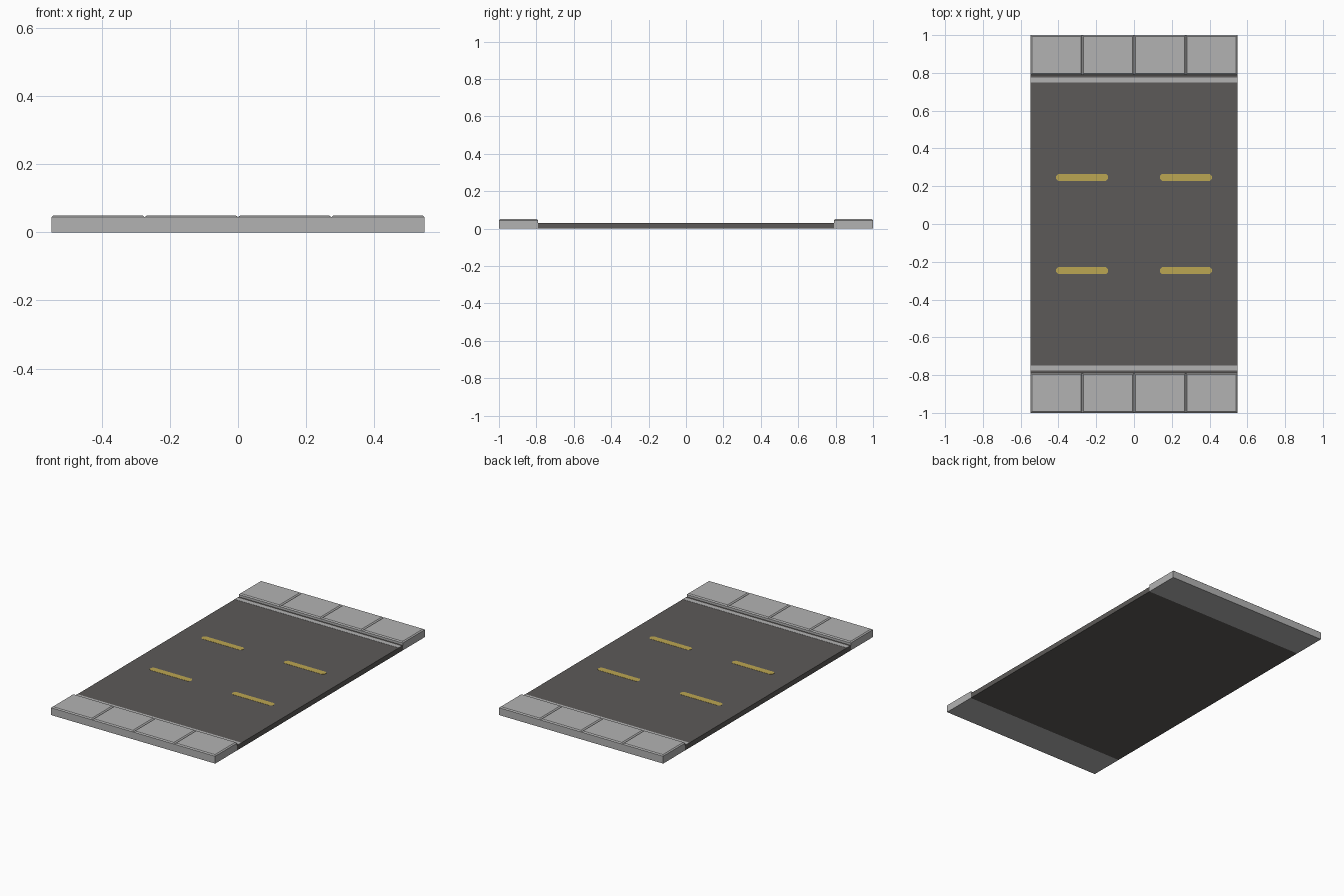
import bpy, bmesh

if "Cube" in bpy.data.objects:
    bpy.data.objects.remove(bpy.data.objects["Cube"])

HALF_X = 0.548      # half width of the road piece
CURB_IN = 0.79      # inner edge of the pavement
ROAD_Z = 0.03       # road surface height
CURB_Z = 0.05       # pavement height
BEVEL = 0.007


def material(name, rgb):
    m = bpy.data.materials.new(name)
    m.diffuse_color = (*rgb, 1.0)
    m.use_nodes = True
    m.node_tree.nodes["Principled BSDF"].inputs["Base Color"].default_value = m.diffuse_color
    return m


ASPHALT = material("dark asphalt", (0.108, 0.102, 0.098))
CONCRETE = material("light grey concrete", (0.45, 0.45, 0.45))
YELLOW = material("lane yellow", (0.50, 0.38, 0.085))


def finish(name, bm, mat):
    bmesh.ops.remove_doubles(bm, verts=bm.verts, dist=1e-5)
    bmesh.ops.recalc_face_normals(bm, faces=bm.faces)
    me = bpy.data.meshes.new(name)
    bm.to_mesh(me)
    bm.free()
    me.materials.append(mat)
    ob = bpy.data.objects.new(name, me)
    bpy.context.collection.objects.link(ob)
    return ob


def prism(name, outline, z0, z1, mat):
    """Extrude a flat outline from z0 to z1."""
    bm = bmesh.new()
    face = bm.faces.new([bm.verts.new((x, y, z0)) for x, y in outline])
    ext = bmesh.ops.extrude_face_region(bm, geom=[face], use_keep_orig=True)
    verts = [g for g in ext["geom"] if isinstance(g, bmesh.types.BMVert)]
    bmesh.ops.translate(bm, verts=verts, vec=(0, 0, z1 - z0))
    return finish(name, bm, mat)


def rect(x0, x1, y0, y1):
    return [(x0, y0), (x1, y0), (x1, y1), (x0, y1)]


def pavement(name, y0, y1, count=4):
    """Row of slabs with chamfered tops, joined into one closed shell."""
    bm = bmesh.new()
    step = 2 * HALF_X / count
    for i in range(count):
        x0 = -HALF_X + i * step
        x1 = x0 + step
        low = [bm.verts.new((x, y, 0)) for x, y in rect(x0, x1, y0, y1)]
        mid = [bm.verts.new((x, y, CURB_Z - BEVEL * 0.8)) for x, y in rect(x0, x1, y0, y1)]
        top = [bm.verts.new((x, y, CURB_Z)) for x, y in
               rect(x0 + BEVEL, x1 - BEVEL, y0 + BEVEL, y1 - BEVEL)]
        bm.faces.new(low[::-1])
        bm.faces.new(top)
        for a in range(4):
            b = (a + 1) % 4
            bm.faces.new((mid[a], mid[b], top[b], top[a]))
            # leave out the hidden walls between neighbouring slabs
            if (a == 1 and i < count - 1) or (a == 3 and i > 0):
                continue
            bm.faces.new((low[a], low[b], mid[b], mid[a]))
    return finish(name, bm, CONCRETE)


# Road bed
prism("road_bed", rect(-HALF_X, HALF_X, -CURB_IN, CURB_IN), 0, ROAD_Z, ASPHALT)

for side, s in (("front", -1), ("back", 1)):
    # Pavement slabs
    pavement(side + "_pavement", *sorted((s * CURB_IN, s * 1.0)))
    # Pale edge line
    prism(side + "_edge_line", rect(-HALF_X, HALF_X, *sorted((s * 0.75, s * 0.776))),
          ROAD_Z - 0.001, ROAD_Z + 0.001, CONCRETE)
    # Yellow lane dashes with clipped corners
    for label, cx in (("left", -0.275), ("right", 0.275)):
        cy, w, h, c = s * 0.247, 0.137, 0.019, 0.011
        corners = [(-w, -h + c), (-w + c, -h), (w - c, -h), (w, -h + c),
                   (w, h - c), (w - c, h), (-w + c, h), (-w, h - c)]
        prism(f"{side}_{label}_dash", [(cx + x, cy + y) for x, y in corners],
              ROAD_Z - 0.001, ROAD_Z + 0.001, YELLOW)
